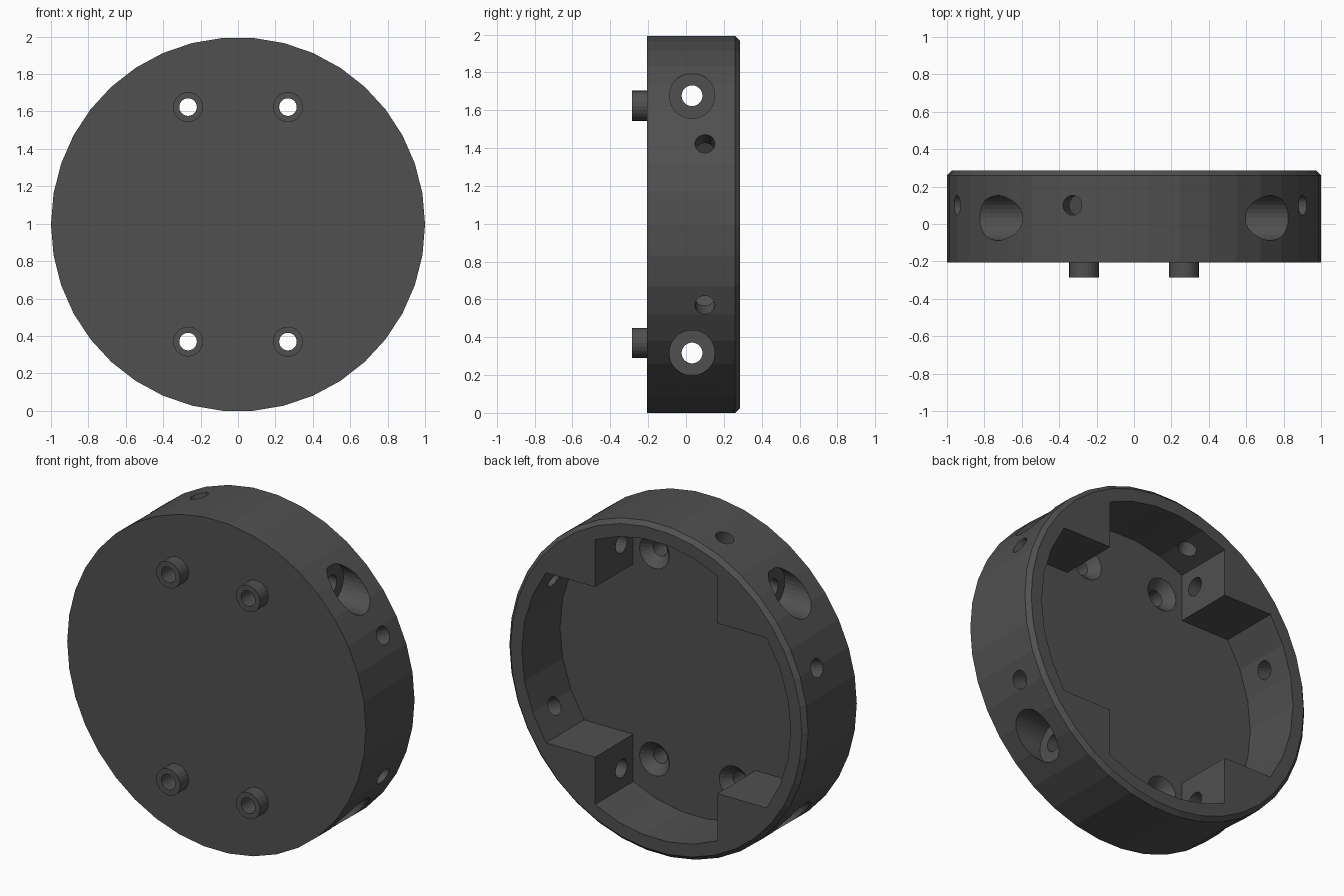
import bpy, bmesh
from math import cos, sin, pi, asin, acos, radians
from mathutils import Vector, Matrix

if "Cube" in bpy.data.objects:
    bpy.data.objects.remove(bpy.data.objects["Cube"])

SIDES = 38
CZ = cos(pi / SIDES)          # disc centre height, resting on a flat facet
CENTRE = Vector((0, 0, CZ))
Y = Vector((0, 1, 0))


def make_object(name, bm):
    bmesh.ops.recalc_face_normals(bm, faces=bm.faces)
    mesh = bpy.data.meshes.new(name)
    bm.to_mesh(mesh)
    bm.free()
    ob = bpy.data.objects.new(name, mesh)
    bpy.context.collection.objects.link(ob)
    return ob


def loft(name, rings):
    """Closed solid from a list of equal-length point rings."""
    bm = bmesh.new()
    loops = [[bm.verts.new(p) for p in ring] for ring in rings]
    n = len(loops[0])
    for a, b in zip(loops, loops[1:]):
        for i in range(n):
            j = (i + 1) % n
            bm.faces.new((a[i], a[j], b[j], b[i]))
    bm.faces.new(loops[0])
    bm.faces.new(loops[-1])
    return make_object(name, bm)


def turned(name, profile, sides, origin, axis):
    """Solid of revolution: profile is (radius, distance along axis)."""
    axis = Vector(axis)
    q = Vector((0, 0, 1)).rotation_difference(axis).to_matrix().to_4x4()
    m = Matrix.Translation(origin) @ q
    rings = [[m @ Vector((r * cos(2 * pi * i / sides), r * sin(2 * pi * i / sides), t))
              for i in range(sides)] for r, t in profile]
    return loft(name, rings)


def combine(target, other, operation):
    other.hide_render = True
    mod = target.modifiers.new(other.name, 'BOOLEAN')
    mod.operation = operation
    mod.solver = 'EXACT'
    mod.object = other
    bpy.context.view_layer.objects.active = target
    bpy.ops.object.modifier_apply(modifier=mod.name)
    bpy.data.objects.remove(other, do_unlink=True)


# Round housing with chamfered back edge
body = turned("round_housing", [(1, -0.205), (1, 0.26), (0.975, 0.285)], SIDES, CENTRE, Y)

# Cavity: round pocket with four square corner blocks left standing
R, BX, BZ, FLOOR = 0.9, 0.41, 0.515, -0.08
side_a, top_a = asin(BZ / R), pi / 2 - acos(BX / R)
outline = []
for k in range(4):
    half, segs = (side_a, 6) if k % 2 == 0 else (top_a, 5)
    for i in range(segs + 1):
        a = k * pi / 2 - half + 2 * half * i / segs
        outline.append((R * cos(a), R * sin(a)))
    outline.append((BX * (1 if k in (0, 3) else -1), BZ * (1 if k < 2 else -1)))
cavity = loft("cavity_cutter", [[(x, y, z + CZ) for x, z in outline] for y in (FLOOR, 0.4)])
combine(body, cavity, 'DIFFERENCE')

# Front bosses with countersunk screw holes
for sx in (-1, 1):
    for sz in (-1, 1):
        at = CENTRE + Vector((0.267 * sx, 0, 0.627 * sz))
        boss = turned("boss", [(0.08, -0.285), (0.08, -0.15)], 24, at, Y)
        combine(body, boss, 'UNION')
        hole = turned("boss_hole", [(0.047, -0.4), (0.047, -0.135), (0.1, -0.08), (0.12, -0.059)],
                      24, at, Y)
        combine(body, hole, 'DIFFERENCE')

# Counterbored sideways holes through the corner blocks
for sx in (-1, 1):
    for sz in (-1, 1):
        at = CENTRE + Vector((0, 0.032, 0.68 * sz))
        bore = turned("counterbore", [(0.055, 0.3), (0.055, 0.6), (0.12, 0.6), (0.12, 1.1)],
                      30, at, (sx, 0, 0))
        combine(body, bore, 'DIFFERENCE')

# Small radial holes in the wall
for deg in (25.3, -25.3, 109.3, 161.5):
    a = radians(deg)
    hole = turned("radial_hole", [(0.053, 0.7), (0.053, 1.1)], 20,
                  CENTRE + Vector((0, 0.1, 0)), (cos(a), 0, sin(a)))
    combine(body, hole, 'DIFFERENCE')

# Dark grey finish
mat = bpy.data.materials.new("dark_grey")
mat.diffuse_color = (0.08, 0.08, 0.08, 1)
mat.use_nodes = True
mat.node_tree.nodes["Principled BSDF"].inputs["Base Color"].default_value = mat.diffuse_color
body.data.materials.clear()
body.data.materials.append(mat)
